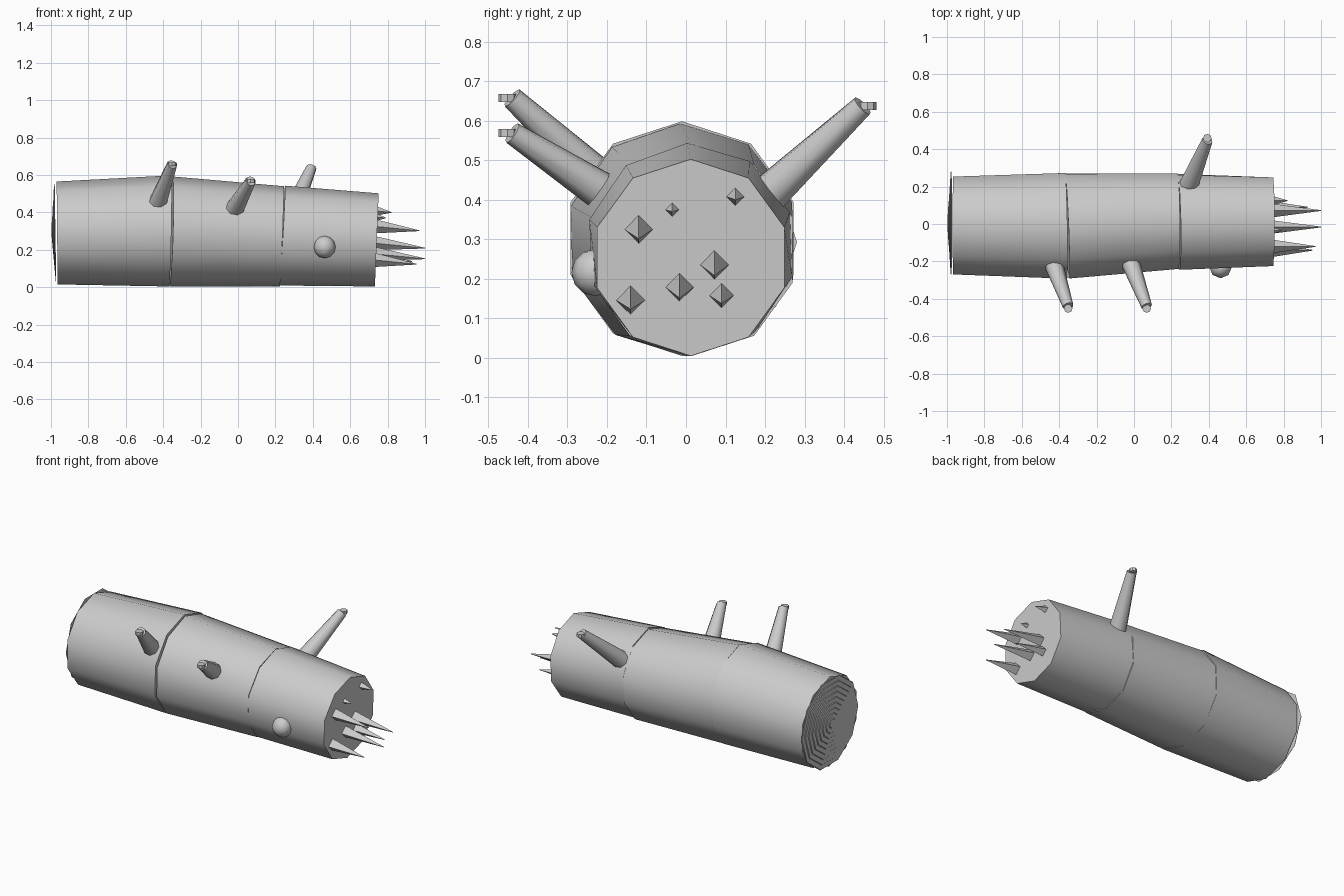
import bpy, bmesh, math
from mathutils import Vector

if "Cube" in bpy.data.objects:
    bpy.data.objects.remove(bpy.data.objects["Cube"])


def finish(bm, name, angle=40):
    bmesh.ops.recalc_face_normals(bm, faces=bm.faces)
    me = bpy.data.meshes.new(name)
    bm.to_mesh(me)
    bm.free()
    ob = bpy.data.objects.new(name, me)
    bpy.context.collection.objects.link(ob)
    if angle:
        bpy.ops.object.select_all(action='DESELECT')
        ob.select_set(True)
        bpy.context.view_layer.objects.active = ob
        bpy.ops.object.shade_smooth_by_angle(angle=math.radians(angle))
    return ob


def loft(name, rings, sides=10):
    """Each ring across the log: x, y, z, radius, twist, lean in y, lean in z."""
    bm = bmesh.new()
    loops = []
    for x, y, z, r, twist, ly, lz in rings:
        loop = []
        for i in range(sides):
            a = math.radians(90 + twist) + math.tau * i / sides
            dy, dz = r * math.cos(a), r * math.sin(a)
            loop.append(bm.verts.new((x + ly * dy + lz * dz, y + dy, z + dz)))
        loops.append(loop)
    for a, b in zip(loops, loops[1:]):
        for i in range(sides):
            j = (i + 1) % sides
            bm.faces.new((a[i], a[j], b[j], b[i]))
    bm.faces.new(loops[0])
    bm.faces.new(loops[-1])
    return finish(bm, name)


def cone(name, a, b, r1, r2, sides, angle=50):
    a, b = Vector(a), Vector(b)
    bm = bmesh.new()
    bmesh.ops.create_cone(bm, cap_ends=True, segments=sides, radius1=r1,
                          radius2=r2, depth=(b - a).length)
    q = (b - a).to_track_quat('Z', 'Y').to_matrix().to_4x4()
    q.translation = (a + b) / 2
    bm.transform(q)
    return finish(bm, name, angle)


# Three trunk sections with slightly leaning ends
loft("trunk_left", [(-0.967, -0.008, 0.290, 0.275, 0, 0, -0.01),
                    (-0.362, -0.010, 0.301, 0.297, 0, -0.02, 0.02)])
loft("trunk_middle", [(-0.358, -0.010, 0.298, 0.294, 1, -0.04, 0.03),
                      (0.235, 0.015, 0.272, 0.268, 0, -0.01, 0.04)])
loft("trunk_right", [(0.235, 0.012, 0.276, 0.267, 2, -0.02, 0.06),
                     (0.742, 0.012, 0.253, 0.249, 0, 0, 0.04)])

# Sawn end with stepped growth rings
rings = []
steps = 9
for i in range(steps):
    r = 0.276 * (1 - i / steps)
    x = -0.980 - 0.0022 * i
    rings.append((x + 0.004, 0.005, 0.292, r, 18, 0, -0.015))
    rings.append((x, 0.005, 0.292, r - 0.004, 18, 0, -0.015))
loft("sawn_end_rings", rings)

# Branch stubs, each with a small cut disc at its tip
branches = [((-0.435, -0.20, 0.435), (-0.352, -0.44, 0.657)),
            ((-0.025, -0.19, 0.405), (0.068, -0.44, 0.568)),
            ((0.290, 0.20, 0.405), (0.392, 0.447, 0.637))]
for i, (base, tip) in enumerate(branches):
    cone(f"branch_{i + 1}", base, tip, 0.052, 0.029, 8)
    s = math.copysign(0.012, tip[1])
    cone(f"branch_cut_{i + 1}", (tip[0], tip[1] + s, tip[2] - 0.01),
         (tip[0], tip[1] + s, tip[2] + 0.01), 0.023, 0.023, 8, 30)

# Round knot on the front
bm = bmesh.new()
bmesh.ops.create_uvsphere(bm, u_segments=8, v_segments=6, radius=0.06)
for v in bm.verts:
    v.co += Vector((0.463, -0.23, 0.215))
finish(bm, "knot", 60)

# Splinters on the broken end: y, z, radius, tip x
splinters = [(-0.12, 0.325, 0.037, 0.97), (-0.035, 0.375, 0.021, 0.79),
             (0.125, 0.408, 0.026, 0.82), (0.072, 0.235, 0.037, 1.0),
             (-0.016, 0.178, 0.036, 1.0), (0.09, 0.157, 0.031, 0.93),
             (-0.14, 0.145, 0.037, 0.955)]
for i, (y, z, r, tip) in enumerate(splinters):
    drop = 0.1 * (tip - 0.74)
    cone(f"splinter_{i + 1}", (0.735, y, z), (tip, y, z - drop), r, 0.002, 4, 0)
